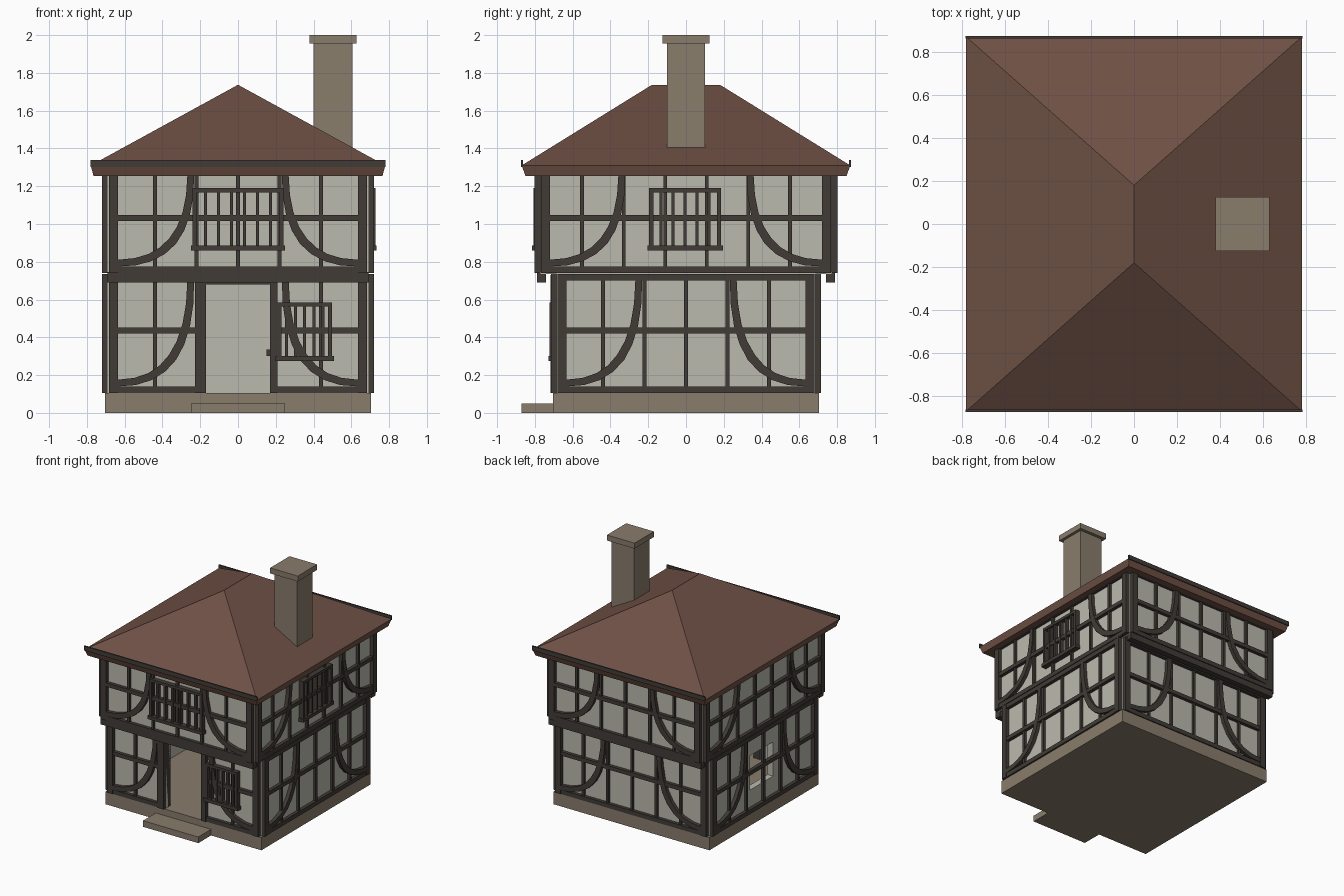
import bpy, bmesh
from math import radians
from mathutils import Matrix, Vector

cube = bpy.data.objects.get("Cube")
if cube:
    bpy.data.objects.remove(cube, do_unlink=True)


def material(name, rgb):
    m = bpy.data.materials.new(name)
    m.use_nodes = True
    m.diffuse_color = (*rgb, 1)
    m.node_tree.nodes["Principled BSDF"].inputs["Base Color"].default_value = (*rgb, 1)
    return m


PLASTER = material("plaster", (0.49, 0.49, 0.43))
TIMBER = material("dark_timber", (0.052, 0.044, 0.037))
STONE = material("stone", (0.25, 0.205, 0.15))
TILE = material("roof_tile", (0.155, 0.08, 0.058))


def finish(name, bm, mat):
    bmesh.ops.recalc_face_normals(bm, faces=bm.faces)
    mesh = bpy.data.meshes.new(name)
    bm.to_mesh(mesh)
    bm.free()
    mesh.materials.append(mat)
    ob = bpy.data.objects.new(name, mesh)
    bpy.context.collection.objects.link(ob)
    return ob


def add_box(bm, x0, x1, y0, y1, z0, z1, turn=Matrix()):
    size = Matrix.Diagonal((x1 - x0, y1 - y0, z1 - z0, 1))
    mid = Matrix.Translation(((x0 + x1) / 2, (y0 + y1) / 2, (z0 + z1) / 2))
    bmesh.ops.create_cube(bm, size=1, matrix=turn @ mid @ size)


def boxes(name, mat, *dims):
    bm = bmesh.new()
    for d in dims:
        add_box(bm, *d)
    return finish(name, bm, mat)


# Curved brace: a flat ribbon swept along a quadratic curve
def add_brace(bm, top, foot, y0, y1, turn, steps=8):
    a, c = Vector(top), Vector(foot)
    b = Vector((top[0], foot[1]))
    rings = []
    for i in range(steps + 1):
        t = i / steps
        p = a * (1 - t) ** 2 + b * 2 * t * (1 - t) + c * t * t
        d = ((b - a) * (1 - t) + (c - b) * t).normalized()
        n = Vector((-d.y, d.x)) * (0.018 + 0.005 * (1 - abs(2 * t - 1)))
        ring = [(p + n, y0), (p - n, y0), (p - n, y1), (p + n, y1)]
        rings.append([bm.verts.new(turn @ Vector((q.x, y, q.y))) for q, y in ring])
    for r, s in zip(rings, rings[1:]):
        for k in range(4):
            bm.faces.new((r[k], r[k - 1], s[k - 1], s[k]))
    bm.faces.new(rings[0])
    bm.faces.new(rings[-1])


# Timber frame of one wall face; angle 0 is the front
def frame(name, angle, wall, half, z0, z1, studs, brace_top, post=0.048, door=False):
    bm = bmesh.new()
    turn = Matrix.Rotation(radians(angle), 4, 'Z')
    back, face = -wall + 0.005, -wall - 0.027
    for s in (-1, 1):
        edge = sorted((s * (half - post), s * half))
        add_box(bm, *edge, back, face - 0.004, z0, z1, turn)
        add_brace(bm, (s * brace_top, z1 - 0.03), (s * (half - post), z0 + 0.053),
                  back, face - 0.002, turn)
    for u in studs:
        add_box(bm, u - 0.01, u + 0.01, back, face + 0.007, z0, z1, turn)
    spans = [(-half, -0.2), (0.2, half)] if door else [(-half, half)]
    mid = z0 + (z1 - z0) * 0.5
    for low, high in ((z0, z0 + 0.035), (mid, mid + 0.032)):
        for span in spans:
            add_box(bm, *span, back, face, low, high, turn)
    add_box(bm, -half, half, back, face, z1 - 0.035, z1, turn)
    return finish(name, bm, TIMBER)


# Barred window standing just proud of the timbers
def window(name, angle, wall, u, half, z0, z1, bars):
    bm = bmesh.new()
    turn = Matrix.Rotation(radians(angle), 4, 'Z')
    back, face = -wall, -wall - 0.038
    t = 0.022
    for s in (-1, 1):
        edge = sorted((u + s * half, u + s * (half - t)))
        add_box(bm, *edge, back, face, z0, z1, turn)
    add_box(bm, u - half, u + half, back, face, z1 - t, z1, turn)
    add_box(bm, u - half - 0.01, u + half + 0.01, back, face - 0.006, z0, z0 + 0.027, turn)
    for i in range(1, bars + 1):
        c = u - half + 2 * half * i / (bars + 1)
        add_box(bm, c - 0.008, c + 0.008, back, face + 0.006, z0, z1, turn)
    return finish(name, bm, TIMBER)


# Stone base and door step
boxes("foundation", STONE, (-0.705, 0.705, -0.705, 0.705, 0, 0.104))
boxes("door_step", STONE, (-0.25, 0.25, -0.87, -0.7, 0, 0.05))

# Hollow ground floor with a doorway and one small side opening
W, D, T = 0.69, 0.685, 0.05
boxes("ground_walls", PLASTER,
      (-W, -0.17, -D, T - D, 0.1, 0.74), (0.17, W, -D, T - D, 0.1, 0.74),
      (-0.17, 0.17, -D, T - D, 0.68, 0.74), (-W, W, D - T, D, 0.1, 0.74),
      (W - T, W, T - D, D - T, 0.1, 0.74),
      (-W, T - W, T - D, -0.14, 0.1, 0.74), (-W, T - W, 0.16, D - T, 0.1, 0.74),
      (-W, T - W, -0.14, 0.16, 0.1, 0.28), (-W, T - W, -0.14, 0.16, 0.56, 0.74))

# Jettied upper floor
boxes("upper_walls", PLASTER, (-W, W, -0.77, 0.77, 0.735, 1.27))
boxes("jetty_beams", TIMBER, *[(-0.69, 0.69, y - 0.025, y + 0.025, 0.69, 0.745)
                               for y in (-0.765, 0.765)])

# Timber framing on all four sides of both floors
five = [0.22 * i for i in range(-2, 3)]
six = [0.22 * (i + 0.5) for i in range(-3, 3)]
frame("ground_frame_front", 0, D, 0.682, 0.105, 0.735, (-0.44, 0.44), 0.25, door=True)
frame("ground_frame_back", 180, D, 0.682, 0.105, 0.735, five, 0.25)
for side, angle in (("left", 90), ("right", 270)):
    frame("ground_frame_" + side, angle, W, 0.68, 0.105, 0.735, five, 0.25)
    frame("upper_frame_" + side, angle, W, 0.768, 0.74, 1.29, six, 0.34)
for side, angle in (("front", 0), ("back", 180)):
    frame("upper_frame_" + side, angle, 0.77, 0.682, 0.74, 1.29, five, 0.25)

# Door surround
boxes("door_frame", TIMBER,
      (-0.228, -0.17, -0.718, -0.63, 0.104, 0.72), (0.17, 0.21, -0.718, -0.63, 0.104, 0.72),
      (-0.228, 0.21, -0.718, -0.63, 0.68, 0.73))

# Windows
window("upper_front_window", 0, 0.77, 0, 0.24, 0.86, 1.19, 6)
window("upper_left_window", 90, W, -0.005, 0.19, 0.86, 1.19, 5)
window("ground_front_window", 0, D, 0.353, 0.145, 0.275, 0.585, 5)
boxes("inner_window_sill", TIMBER, (0.15, 0.47, -0.66, -0.6, 0.3, 0.335))

# Hipped roof: bevelled eaves rising to a short ridge
bm = bmesh.new()
corners = ((-1, -1), (1, -1), (1, 1), (-1, 1))
low = [bm.verts.new((x * 0.765, y * 0.85, 1.255)) for x, y in corners]
eave = [bm.verts.new((x * 0.78, y * 0.87, 1.31)) for x, y in corners]
r0, r1 = [bm.verts.new((0, y, 1.737)) for y in (-0.18, 0.18)]
bm.faces.new(low)
for k in range(4):
    bm.faces.new((low[k - 1], low[k], eave[k], eave[k - 1]))
bm.faces.new((eave[0], eave[1], r0))
bm.faces.new((eave[1], eave[2], r1, r0))
bm.faces.new((eave[2], eave[3], r1))
bm.faces.new((eave[3], eave[0], r0, r1))
finish("roof", bm, TILE)
boxes("eave_boards", TIMBER, *[(-0.782, 0.782, y - 0.006, y + 0.006, 1.303, 1.338)
                               for y in (-0.868, 0.868)])

# Chimney with cap
boxes("chimney", STONE, (0.4, 0.605, -0.1, 0.1, 1.35, 1.96))
boxes("chimney_cap", STONE, (0.378, 0.628, -0.125, 0.125, 1.955, 2.0))
